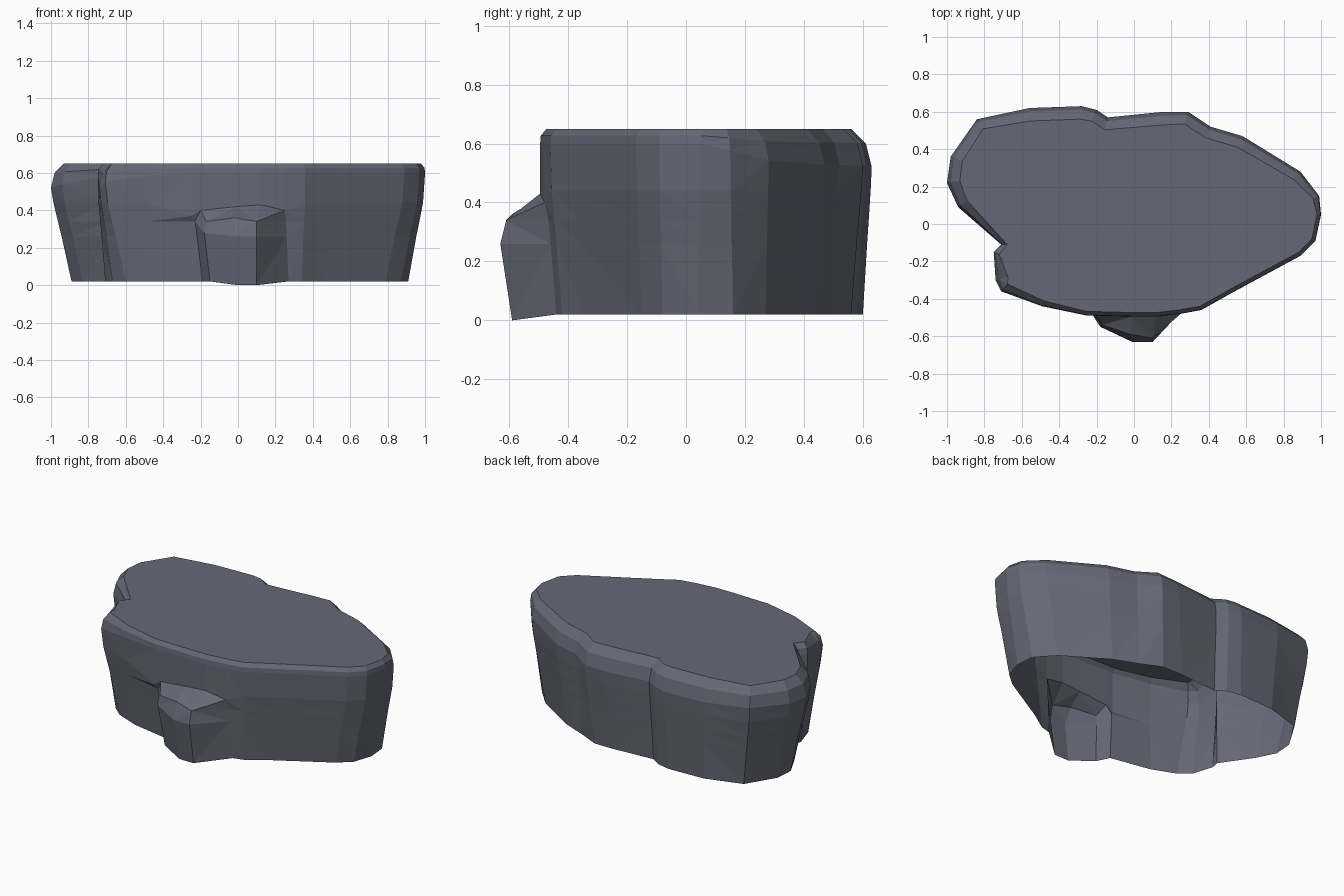
import bpy, bmesh
from mathutils import Vector

# Plan columns, counter-clockwise: widest outline x, y, then foot x, y
COLUMNS = [
    (1.00, 0.05, 0.91, 0.04), (0.99, 0.15, 0.90, 0.16), (0.89, 0.28, 0.80, 0.27),
    (0.58, 0.47, 0.53, 0.44), (0.41, 0.52, 0.38, 0.50), (0.29, 0.60, 0.25, 0.56),
    (0.16, 0.60, 0.12, 0.56), (-0.14, 0.57, -0.15, 0.54), (-0.20, 0.61, -0.21, 0.58),
    (-0.28, 0.63, -0.30, 0.60), (-0.56, 0.62, -0.54, 0.59), (-0.84, 0.56, -0.77, 0.52),
    (-0.98, 0.36, -0.88, 0.34), (-1.00, 0.22, -0.89, 0.22), (-0.94, 0.09, -0.83, 0.10),
    (-0.71, -0.11, -0.70, -0.09), (-0.75, -0.15, -0.71, -0.14), (-0.74, -0.30, -0.67, -0.27),
    (-0.71, -0.36, -0.60, -0.33), (-0.49, -0.44, -0.45, -0.39), (-0.25, -0.49, -0.19, -0.44),
    (-0.20, -0.49, -0.15, -0.52), (-0.01, -0.495, 0.00, -0.59), (0.12, -0.495, 0.10, -0.59),
    (0.25, -0.48, 0.27, -0.44), (0.36, -0.46, 0.34, -0.42), (0.52, -0.37, 0.46, -0.34),
    (0.89, -0.17, 0.79, -0.15), (0.97, -0.09, 0.87, -0.08),
]
# Front knob: column -> brow point and lip point (x, y, z)
KNOB = {
    21: ((-0.18, -0.55, 0.28), (-0.17, -0.54, 0.34)),
    22: ((-0.01, -0.63, 0.26), (-0.02, -0.59, 0.36)),
    23: ((0.10, -0.63, 0.26), (0.10, -0.61, 0.34)),
}
KNOB_TOP = {20: 0.37, 21: 0.40, 22: 0.42, 23: 0.43, 24: 0.40}

outline = [Vector(c[:2]) for c in COLUMNS]
feet = [Vector(c[2:]) for c in COLUMNS]
n = len(COLUMNS)


def outward(i):
    a = (outline[i] - outline[i - 1]).normalized()
    b = (outline[(i + 1) % n] - outline[i]).normalized()
    return Vector((a.y + b.y, -a.x - b.x)).normalized()


def column(i):
    """Points from foot to top edge; left and back rims are more worn."""
    out, foot, d = outline[i], feet[i], outward(i)
    worn = min(1, max(0.12, -d.x, d.y))
    if i in (15, 16):
        worn = 0.3

    def at(p, z):
        return (p.x, p.y, z)

    pts = [at(foot, 0.0 if i in (22, 23) else 0.02)]
    if i in KNOB:
        pts += KNOB[i]
    else:
        pts += [at(foot.lerp(out, 0.48), 0.26), at(foot.lerp(out, 0.66), 0.34)]
    waist = out if i in KNOB_TOP else foot.lerp(out, 0.88)
    pts.append(at(waist, KNOB_TOP.get(i, 0.44)))
    pts.append(at(out, 0.61 - 0.09 * worn))
    pts.append(at(out - d * 0.02 * worn, 0.63 - 0.03 * worn))
    pts.append(at(out - d * (0.015 + 0.055 * worn), 0.65))
    return pts


# Rock shell, open underneath
bm = bmesh.new()
grid = [[bm.verts.new(p) for p in column(i)] for i in range(n)]
for i in range(n):
    a, b = grid[i], grid[(i + 1) % n]
    for k in range(len(a) - 1):
        bm.faces.new((a[k], b[k], b[k + 1], a[k + 1]))
bm.faces.new([c[-1] for c in grid])
bmesh.ops.triangulate(bm, faces=bm.faces[:])

mesh = bpy.data.meshes.new("rock")
bm.to_mesh(mesh)
bm.free()
rock = bpy.data.objects.new("rock", mesh)
bpy.context.collection.objects.link(rock)

# Slate colour
mat = bpy.data.materials.new("slate")
mat.diffuse_color = (0.13, 0.14, 0.18, 1)
mesh.materials.append(mat)
